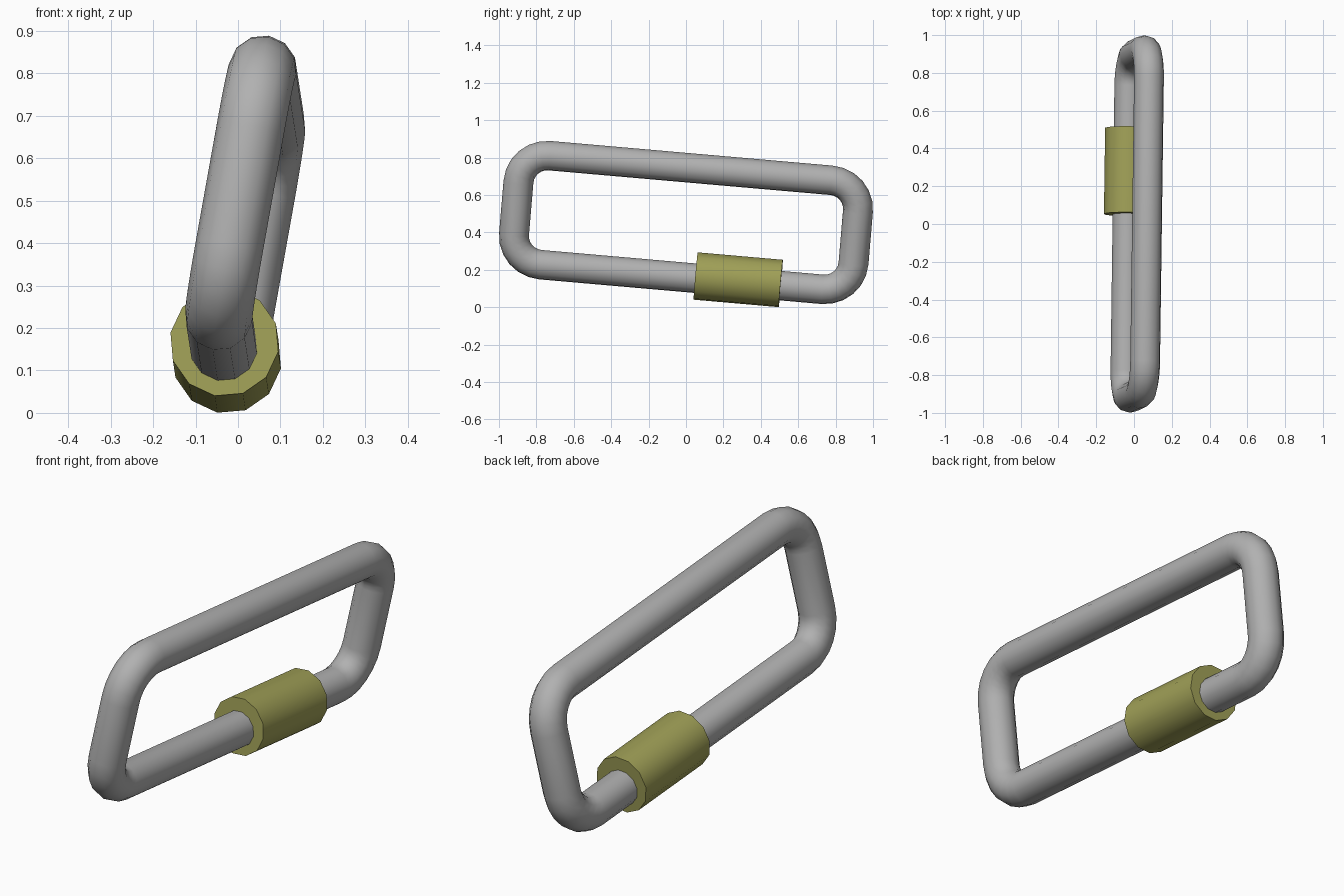
import bpy, bmesh
from math import pi, cos, sin
from mathutils import Vector, Matrix

if "Cube" in bpy.data.objects:
    bpy.data.objects.remove(bpy.data.objects["Cube"])

# Link plane: long axis u, short axis v, normal w
u = Vector((0.0135, 0.996, -0.087)).normalized()
v = Vector((0.174, 0.0, 0.985))
v = (v - u * v.dot(u)).normalized()
w = u.cross(v)
frame = Matrix((u, v, w)).transposed().to_4x4()
frame.translation = (0.017, 0, 0.453)

SIDES = 12
HALF_U, HALF_V, BEND, TUBE = 0.911, 0.297, 0.155, 0.08


def finish(name, bm, angle, colour):
    bmesh.ops.recalc_face_normals(bm, faces=bm.faces)
    me = bpy.data.meshes.new(name)
    bm.to_mesh(me)
    bm.free()
    ob = bpy.data.objects.new(name, me)
    bpy.context.collection.objects.link(ob)
    ob.matrix_world = frame
    bpy.ops.object.select_all(action='DESELECT')
    ob.select_set(True)
    bpy.context.view_layer.objects.active = ob
    bpy.ops.object.shade_smooth_by_angle(angle=angle)
    mat = bpy.data.materials.new(name + "_colour")
    mat.diffuse_color = (*colour, 1)
    mat.use_nodes = True
    mat.node_tree.nodes["Principled BSDF"].inputs["Base Color"].default_value = mat.diffuse_color
    me.materials.append(mat)


# Rounded rectangular link: round section swept about the four bends
bm = bmesh.new()
rings = []
STEPS = 6
for corner, (sx, sy) in enumerate([(1, 1), (-1, 1), (-1, -1), (1, -1)]):
    centre = Vector((sx * (HALF_U - BEND), sy * (HALF_V - BEND), 0))
    for i in range(STEPS + 1):
        a = (corner + i / STEPS) * pi / 2
        out = Vector((cos(a), sin(a), 0))
        ring = []
        for k in range(SIDES):
            t = 2 * pi * k / SIDES
            ring.append(bm.verts.new(centre + out * (BEND + TUBE * cos(t))
                                     + Vector((0, 0, TUBE * sin(t)))))
        rings.append(ring)
for i, r0 in enumerate(rings):
    r1 = rings[(i + 1) % len(rings)]
    for k in range(SIDES):
        j = (k + 1) % SIDES
        bm.faces.new((r0[k], r0[j], r1[j], r1[k]))
finish("link_ring", bm, pi / 3, (0.44, 0.44, 0.44))

# Twelve-sided locking sleeve around the lower bar
bm = bmesh.new()
place = (Matrix.Translation((0.304, -HALF_V + 0.012, 0))
         @ Matrix.Rotation(pi / 2, 4, 'Y'))
bmesh.ops.create_cone(bm, cap_ends=True, segments=SIDES, radius1=0.129,
                      radius2=0.129, depth=0.457, matrix=place)
finish("locking_sleeve", bm, pi / 5, (0.35, 0.35, 0.095))
